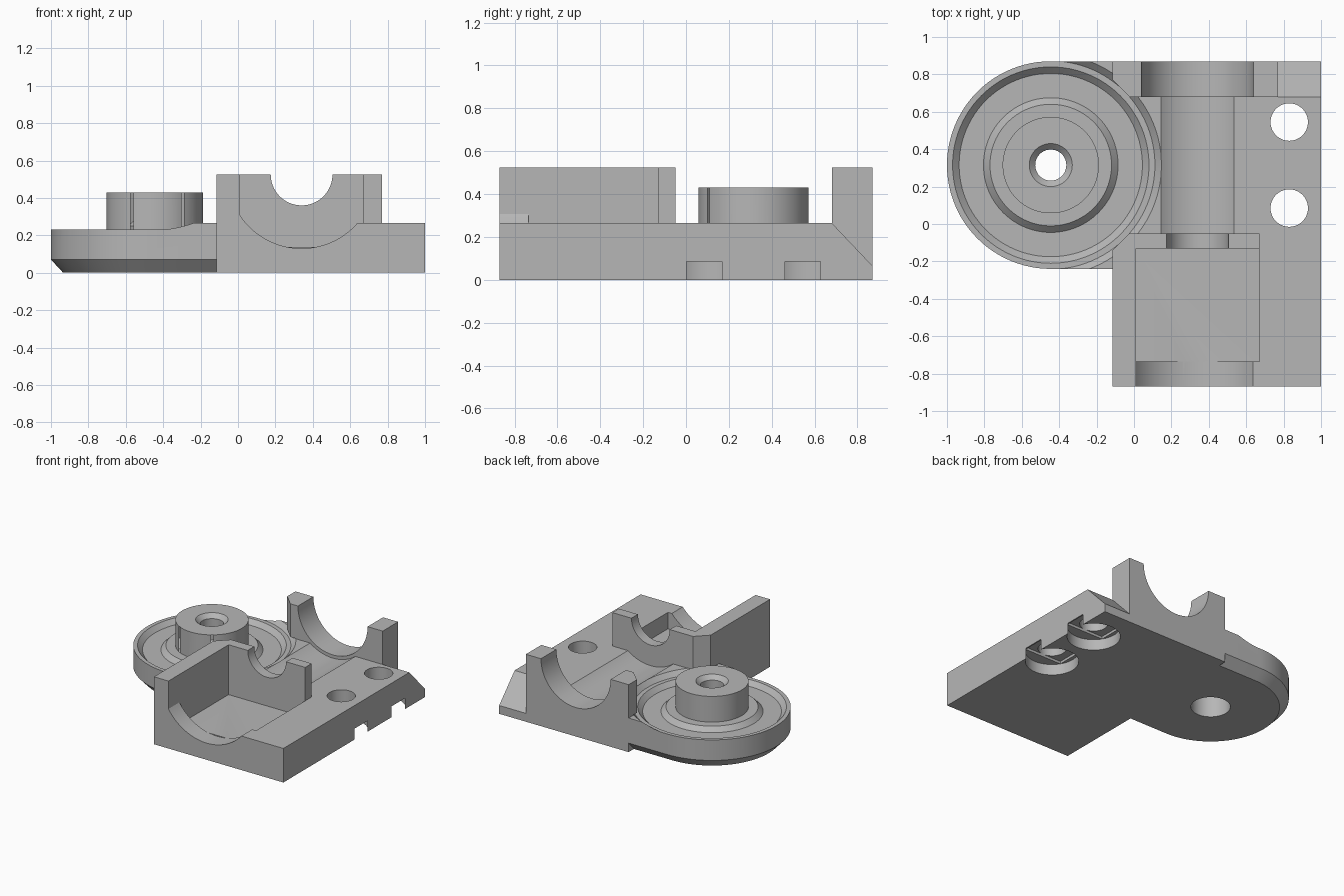
import bpy, bmesh, math

if "Cube" in bpy.data.objects:
    bpy.data.objects.remove(bpy.data.objects["Cube"])

CX, CY = -0.445, 0.315      # round plate centre
BX, BZ = 0.34, 0.525        # axis of the long bore

grey = bpy.data.materials.new("light_grey")
grey.diffuse_color = (0.47, 0.47, 0.47, 1)
grey.use_nodes = True
grey.node_tree.nodes["Principled BSDF"].inputs["Base Color"].default_value = grey.diffuse_color


def make(name, bm):
    bmesh.ops.recalc_face_normals(bm, faces=bm.faces)
    me = bpy.data.meshes.new(name)
    bm.to_mesh(me)
    bm.free()
    me.materials.append(grey)
    ob = bpy.data.objects.new(name, me)
    bpy.context.collection.objects.link(ob)
    return ob


def loft(name, rings, closed=False):
    """Skin equal-length rings of 3D points; cap the ends unless closed."""
    bm = bmesh.new()
    vs = [[bm.verts.new(p) for p in ring] for ring in rings]
    n = len(vs[0])
    pairs = list(zip(vs, vs[1:])) + ([(vs[-1], vs[0])] if closed else [])
    for a, b in pairs:
        for i in range(n):
            j = (i + 1) % n
            bm.faces.new((a[i], a[j], b[j], b[i]))
    if not closed:
        bm.faces.new(vs[0])
        bm.faces.new(vs[-1])
    return make(name, bm)


def prism(name, pts, axis, lo, hi):
    place = {'x': lambda a, b, h: (h, a, b),
             'y': lambda a, b, h: (a, h, b),
             'z': lambda a, b, h: (a, b, h)}[axis]
    return loft(name, [[place(a, b, h) for a, b in pts] for h in (lo, hi)])


def box(name, x0, x1, y0, y1, z0, z1):
    return prism(name, [(x0, y0), (x1, y0), (x1, y1), (x0, y1)], 'z', z0, z1)


def circle(cx, cy, r, n=96):
    return [(cx + r * math.cos(2 * math.pi * i / n),
             cy + r * math.sin(2 * math.pi * i / n)) for i in range(n)]


def turned(name, cx, cy, profile, closed=False):
    """Stack of circles (radius, height) about a vertical axis."""
    return loft(name, [[(x, y, z) for x, y in circle(cx, cy, r)]
                       for r, z in profile], closed)


def combine(target, tool, operation):
    tool.hide_render = True
    m = target.modifiers.new("join", 'BOOLEAN')
    m.operation, m.solver, m.object = operation, 'EXACT', tool
    bpy.context.view_layer.objects.active = target
    bpy.ops.object.modifier_apply(modifier=m.name)
    bpy.data.objects.remove(tool, do_unlink=True)


# Rectangular base
body = box("bearing_mount", -0.115, 1.0, -0.87, 0.87, 0, 0.265)


# Rounded plate running into the base, with a bevelled underside
def plate_ring(r, z):
    arc = [(CX + r * math.cos(a), CY + r * math.sin(a), z)
           for a in (math.pi * (0.5 + i / 48) for i in range(49))]
    return arc + [(0.0, CY - r, z), (0.0, CY + r, z)]


adds = [loft("round_plate", [plate_ring(0.49, 0), plate_ring(0.555, 0.07),
                             plate_ring(0.555, 0.265)])]
# Side wall with inner front wall, and back wall
adds.append(prism("side_wall", [(-0.115, -0.87), (0.05, -0.87), (0.05, -0.13),
                                (0.67, -0.13), (0.67, -0.05), (-0.025, -0.05),
                                (-0.115, -0.14)], 'z', 0.05, 0.525))
adds.append(prism("back_wall", [(-0.115, 0.87), (-0.115, 0.77), (-0.025, 0.68),
                                (0.77, 0.68), (0.77, 0.87)], 'z', 0.05, 0.525))
for part in adds:
    combine(body, part, 'UNION')

# Seat groove around the boss, with a 45 degree clearance at the rim
cuts = [turned("seat_groove", CX, CY,
               [(0.257, 0.23), (0.325, 0.23), (0.36, 0.195), (0.49, 0.195),
                (0.525, 0.23), (0.557, 0.23), (0.594, 0.267), (0.257, 0.267)],
               closed=True)]
# Flat pocket and rounded front opening
cuts.append(box("pocket", 0.01, 0.67, -0.735, -0.13, 0.137, 0.7))
half = math.asin(0.33 / 0.395)
arc = [(BX + 0.395 * math.sin(a), BZ - 0.395 * math.cos(a))
       for a in (half * (i / 24 - 1) for i in range(49))]
cuts.append(prism("front_opening", [(0.01, 0.7)] + arc + [(0.67, 0.7)],
                  'y', -0.95, -0.734))
# Stepped bore through the inner wall, the base top and the back wall
for name, r, y0, y1 in (("front_notch", 0.165, -0.2, 0.0),
                        ("middle_groove", 0.325, -0.05, 0.68),
                        ("back_notch", 0.30, 0.6, 0.95)):
    cuts.append(prism(name, circle(BX, BZ, r), 'y', y0, y1))
# Sloped back corner
cuts.append(prism("corner_slope", [(0.68, 0.265), (0.88, 0.0545), (0.95, 0.3),
                                   (0.68, 0.3)], 'x', 0.77, 1.1))
# Screw holes with recesses underneath that break through the side
for y in (0.085, 0.545):
    cuts.append(turned("screw_hole", 0.83, y, [(0.1, -0.1), (0.1, 0.4)]))
    cuts.append(turned("screw_recess", 0.83, y, [(0.189, -0.1), (0.189, 0.085)]))
    cuts.append(box("recess_step", 0.67, 0.99, y - 0.1, y + 0.1, 0.05, 0.105))
for part in cuts:
    combine(body, part, 'DIFFERENCE')

# Hollow boss
combine(body, turned("boss", CX, CY, [(0.2575, 0.1), (0.2575, 0.43)]), 'UNION')
combine(body, turned("boss_hole", CX, CY,
                     [(0.14, -0.1), (0.14, 0.25), (0.083, 0.31), (0.083, 0.398),
                      (0.115, 0.43), (0.115, 0.6)]), 'DIFFERENCE')

bpy.ops.object.select_all(action='DESELECT')
body.select_set(True)
bpy.context.view_layer.objects.active = body
bpy.ops.object.shade_smooth_by_angle(angle=math.radians(25))
